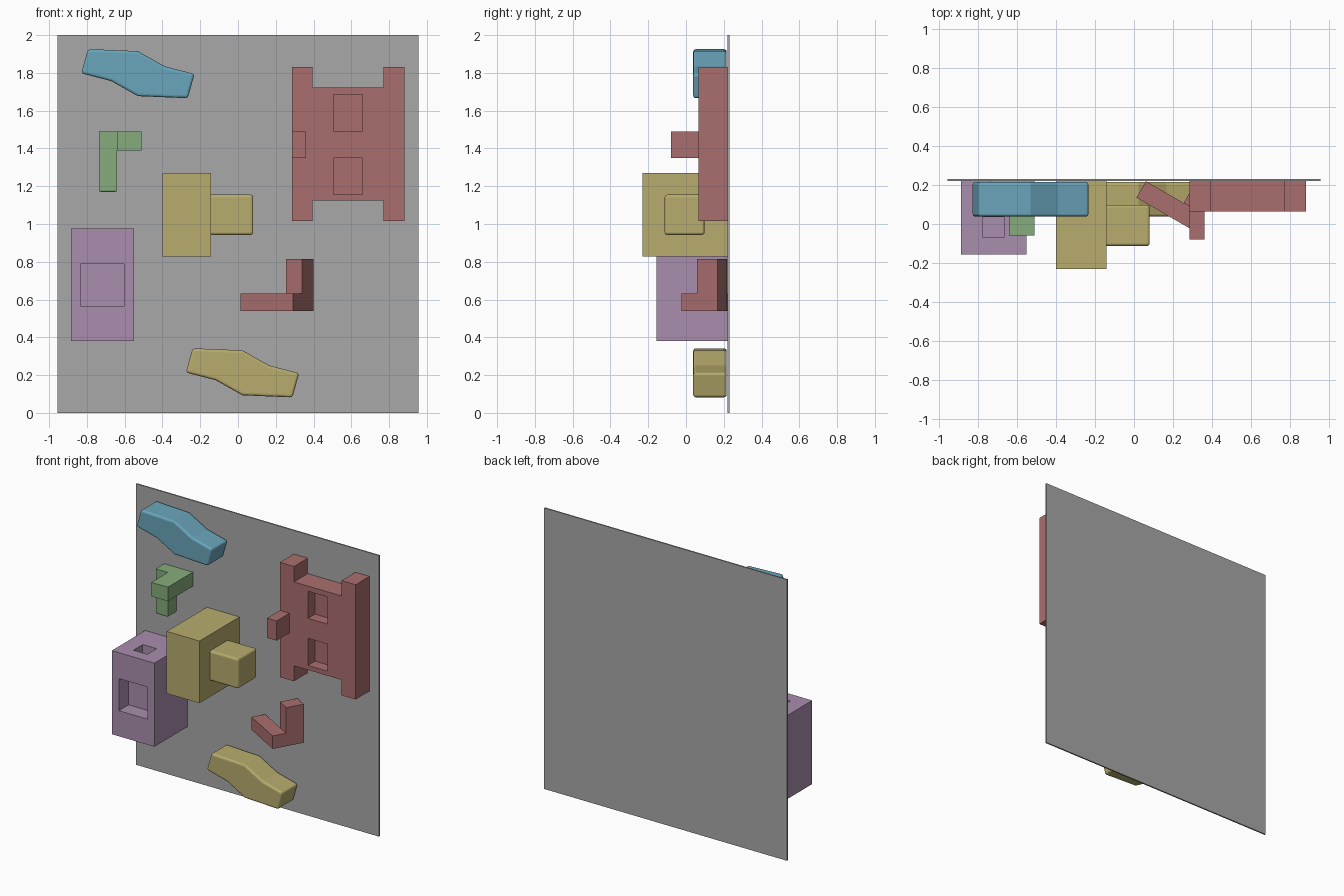
import bpy, bmesh, math
from mathutils import Matrix, Vector

if "Cube" in bpy.data.objects:
    bpy.data.objects.remove(bpy.data.objects["Cube"])

WALL = 0.22  # y of the panel's front face


def mat(name, r, g, b):
    lin = lambda c: ((c / 255 + 0.055) / 1.055) ** 2.4
    m = bpy.data.materials.new(name)
    m.diffuse_color = (lin(r), lin(g), lin(b), 1)
    m.use_nodes = True
    m.node_tree.nodes["Principled BSDF"].inputs["Base Color"].default_value = m.diffuse_color
    return m


GREY = mat("panel grey", 168, 168, 168)
BLUE = mat("blue", 106, 166, 188)
RED = mat("red", 170, 110, 110)
GREEN = mat("green", 134, 172, 124)
YELLOW = mat("yellow", 184, 172, 110)
PURPLE = mat("purple", 170, 142, 174)


def finish(name, bm, material):
    bmesh.ops.recalc_face_normals(bm, faces=bm.faces)
    me = bpy.data.meshes.new(name)
    bm.to_mesh(me)
    bm.free()
    ob = bpy.data.objects.new(name, me)
    bpy.context.collection.objects.link(ob)
    if material:
        me.materials.append(material)
    return ob


def add_box(bm, x, y, z):
    size = [b - a for a, b in (x, y, z)]
    mid = Vector([(a + b) / 2 for a, b in (x, y, z)])
    m = Matrix.Translation(mid) @ Matrix.Diagonal((*size, 1))
    return bmesh.ops.create_cube(bm, size=1, matrix=m)["verts"]


def box(name, x, y, z, material):
    bm = bmesh.new()
    add_box(bm, x, y, z)
    return finish(name, bm, material)


def prism(name, pts, y0, y1, material):
    """Front-view outline (x, z) extruded in depth."""
    bm = bmesh.new()
    face = bm.faces.new([bm.verts.new((x, y0, z)) for x, z in pts])
    ext = bmesh.ops.extrude_face_region(bm, geom=[face])["geom"]
    bmesh.ops.translate(bm, vec=(0, y1 - y0, 0),
                        verts=[v for v in ext if isinstance(v, bmesh.types.BMVert)])
    return finish(name, bm, material)


def apply_mod(ob, mod):
    bpy.context.view_layer.objects.active = ob
    bpy.ops.object.modifier_apply(modifier=mod.name)


def bevel(ob, width):
    mod = ob.modifiers.new("bevel", "BEVEL")
    mod.width, mod.segments = width, 3
    mod.limit_method, mod.angle_limit = "ANGLE", math.radians(50)
    apply_mod(ob, mod)


def cut(ob, *boxes):
    for b in boxes:
        cutter = box("cutter", *b, None)
        cutter.hide_render = True
        mod = ob.modifiers.new("pocket", "BOOLEAN")
        mod.operation, mod.solver, mod.object = "DIFFERENCE", "EXACT", cutter
        apply_mod(ob, mod)
        bpy.data.objects.remove(cutter)


# Back panel
box("wall_panel", (-0.956, 0.956), (WALL, 0.23), (0, 2), GREY)

# Two wavy holds: same outline, the lower one turned by 180 degrees
HALF = [(-0.264, 0.13), (0, 0.119), (0.142, 0.039), (0.3, -0.002)]
OUTLINE = HALF + [(-x, -z) for x, z in HALF]
for name, cx, cz, s, m in (("upper_wavy_hold", -0.53, 1.796, 1, BLUE),
                           ("lower_wavy_hold", 0.024, 0.212, -1, YELLOW)):
    hold = prism(name, [(cx + s * x, cz + s * z) for x, z in OUTLINE], 0.038, 0.215, m)
    bevel(hold, 0.014)

# Green corner hold: post against the wall and an arm reaching forward
post = box("green_post", (-0.735, -0.64), (0.125, WALL), (1.17, 1.49), GREEN)
bottom = [e for e in post.data.edges
          if all(post.data.vertices[i].co.z < 1.2 for i in e.vertices)]
bw = post.data.attributes.new("bevel_weight_edge", "FLOAT", "EDGE")
for e in bottom:
    bw.data[e.index].value = 1
mod = post.modifiers.new("bevel", "BEVEL")
mod.width, mod.segments, mod.limit_method = 0.01, 3, "WEIGHT"
apply_mod(post, mod)
box("green_arm", (-0.64, -0.51), (-0.06, WALL), (1.39, 1.49), GREEN)

# Purple block with a front pocket and a top pocket
block = box("purple_block", (-0.885, -0.55), (-0.155, WALL), (0.38, 0.975), PURPLE)
cut(block,
    ((-0.83, -0.604), (-0.3, -0.045), (0.562, 0.79)),
    ((-0.775, -0.665), (-0.07, 0.035), (0.875, 1.1)))

# Yellow block with a rounded knob on its right side
box("yellow_block", (-0.40, -0.142), (-0.23, WALL), (0.828, 1.27), YELLOW)
knob = box("yellow_knob", (-0.16, 0.08), (-0.113, 0.098), (0.942, 1.155), YELLOW)
bevel(knob, 0.014)

# Large red board: H-shaped plate, two pockets, one peg
CX = 0.583
quarter = [(0.298, 1.015), (0.298, 1.832), (0.188, 1.832), (0.188, 1.722)]
lower = [(0.188, 1.125), (0.188, 1.015)]
right = lower + quarter
pts = [(CX + x, z) for x, z in right] + [(CX - x, z) for x, z in reversed(right)]
board = prism("red_board", pts, 0.065, WALL, RED)
cut(board, *[((0.505, 0.66), (-0.1, 0.145), (z, z + 0.193)) for z in (1.157, 1.492)])
box("red_peg", (0.285, 0.36), (-0.08, 0.065), (1.35, 1.49), RED)

# Small red corner hold, turned 30 degrees against the wall
spin = Matrix.Translation((0.29, -0.025, 0)) @ Matrix.Rotation(math.radians(-30), 4, "Z")
for name, x, y, z in (("red_corner_arm", (-0.32, 0), (0, 0.097), (0.54, 0.632)),
                      ("red_corner_post", (-0.097, 0), (0.097, 0.222), (0.54, 0.815))):
    box(name, x, y, z, RED).data.transform(spin)
